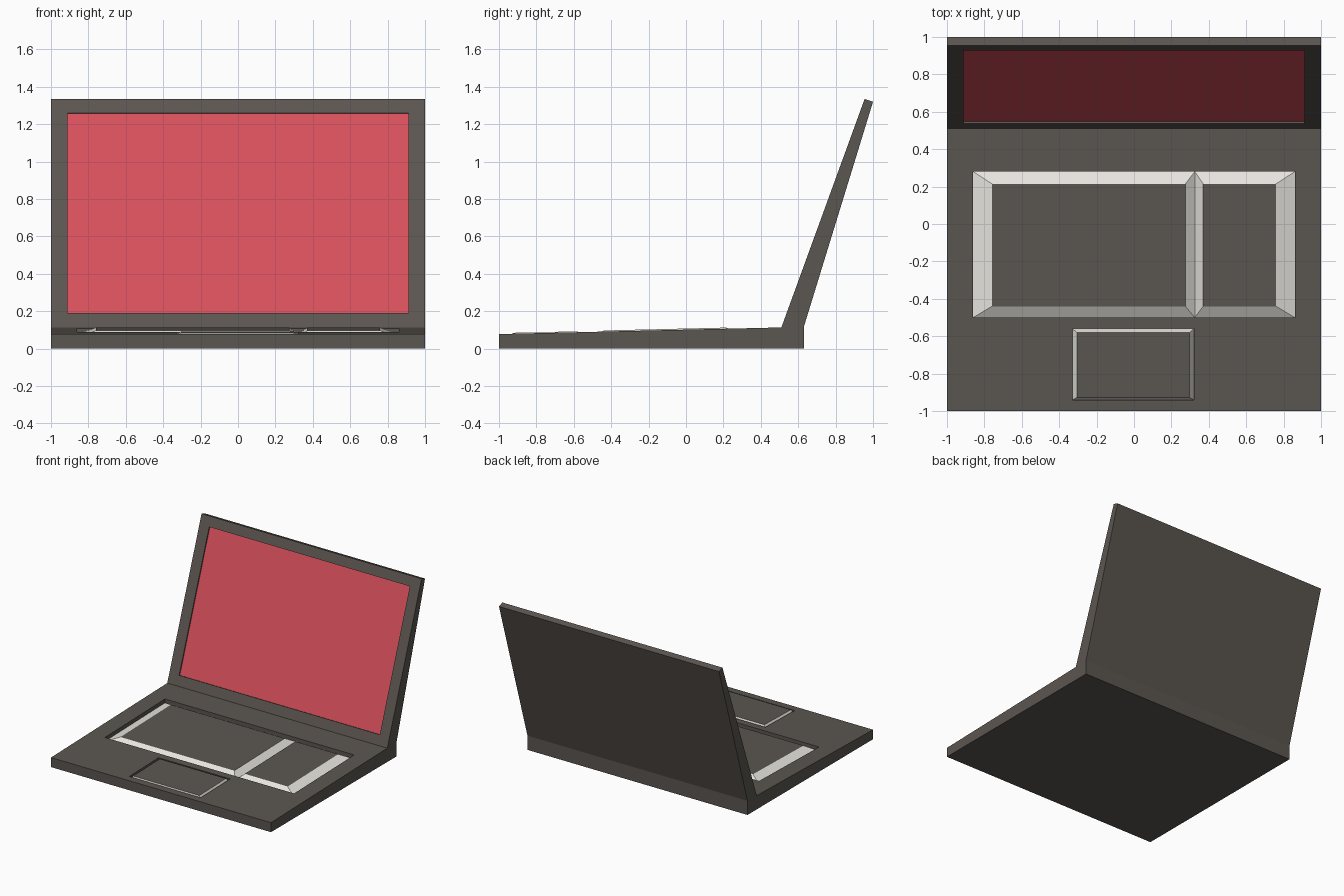
import bpy, bmesh

if "Cube" in bpy.data.objects:
    bpy.data.objects.remove(bpy.data.objects["Cube"])


def material(name, rgb):
    m = bpy.data.materials.new(name)
    m.diffuse_color = (*rgb, 1)
    m.use_nodes = True
    m.node_tree.nodes["Principled BSDF"].inputs["Base Color"].default_value = m.diffuse_color
    return m


DARK = material("dark_casing", (0.105, 0.092, 0.080))
PALE = material("pale_edge", (0.80, 0.78, 0.73))
RED = material("red_screen", (0.68, 0.08, 0.105))


def finish(name, bm, mats):
    bmesh.ops.recalc_face_normals(bm, faces=bm.faces)
    me = bpy.data.meshes.new(name)
    bm.to_mesh(me)
    bm.free()
    for m in mats:
        me.materials.append(m)
    ob = bpy.data.objects.new(name, me)
    bpy.context.collection.objects.link(ob)
    return ob


def prism(name, profile, half_width, mat):
    """Extrude a (y, z) profile symmetrically along x."""
    bm = bmesh.new()
    face = bm.faces.new([bm.verts.new((-half_width, y, z)) for y, z in profile])
    ext = bmesh.ops.extrude_face_region(bm, geom=[face])
    moved = [v for v in ext["geom"] if isinstance(v, bmesh.types.BMVert)]
    bmesh.ops.translate(bm, verts=moved, vec=(2 * half_width, 0, 0))
    return finish(name, bm, [mat])


def deck(y):
    """Height of the gently sloping top of the base."""
    return 0.078 + 0.0235 * (y + 1)


def block(name, low, high, z_low, z_high):
    """Tapered block following the deck; rects are (x0, x1, y0, y1)."""
    bm = bmesh.new()
    rings = []
    for (x0, x1, y0, y1), dz in ((low, z_low), (high, z_high)):
        rings.append([bm.verts.new((x, y, deck(y) + dz))
                      for x, y in ((x0, y0), (x1, y0), (x1, y1), (x0, y1))])
    a, b = rings
    bm.faces.new(a[::-1])
    bm.faces.new(b)
    for i in range(4):
        j = (i + 1) % 4
        bm.faces.new((a[i], a[j], b[j], b[i])).material_index = 1
    return finish(name, bm, [DARK, PALE])


def cut(target, cutter):
    # all recess walls keep the casing colour
    cutter.data.materials.clear()
    cutter.data.materials.append(DARK)
    for p in cutter.data.polygons:
        p.material_index = 0
    mod = target.modifiers.new("recess", 'BOOLEAN')
    mod.operation, mod.solver, mod.object = 'DIFFERENCE', 'EXACT', cutter
    bpy.context.view_layer.objects.active = target
    bpy.ops.object.modifier_apply(modifier=mod.name)
    bpy.data.objects.remove(cutter)


# Base with sloping deck
base = prism("base", [(-1, 0), (0.63, 0), (0.63, deck(0.63)), (-1, deck(-1))], 1, DARK)

# Recesses for keyboard and touchpad
for rect in ((-0.86, 0.86, -0.50, 0.28), (-0.33, 0.32, -0.94, -0.56)):
    cut(base, block("cutter", rect, rect, -0.032, 0.05))

# Bevelled key fields and touchpad sitting in the recesses
block("main_keys", (-0.86, 0.325, -0.50, 0.28), (-0.76, 0.275, -0.44, 0.215), -0.032, 0.006)
block("number_keys", (0.325, 0.86, -0.50, 0.28), (0.37, 0.76, -0.44, 0.215), -0.032, 0.006)
block("touchpad", (-0.33, 0.32, -0.94, -0.56), (-0.305, 0.297, -0.927, -0.58), -0.032, 0.005)

# Tilted lid
lid = prism("lid", [(0.51, deck(0.51)), (0.63, deck(0.63)), (1.0, 1.32), (0.955, 1.335)], 1, DARK)


def lid_point(z, depth):
    """Point on the lid front at height z, pushed back by depth."""
    y = 0.51 + (z - 0.1135) * 0.3643
    return (y + 0.94 * depth, z - 0.343 * depth)


def screen_profile(d0, d1):
    return [lid_point(0.19, d0), lid_point(0.19, d1), lid_point(1.26, d1), lid_point(1.26, d0)]


# Recessed screen
cut(lid, prism("cutter", screen_profile(-0.03, 0.02), 0.912, DARK))
prism("screen", screen_profile(0.01, 0.02), 0.912, RED)
